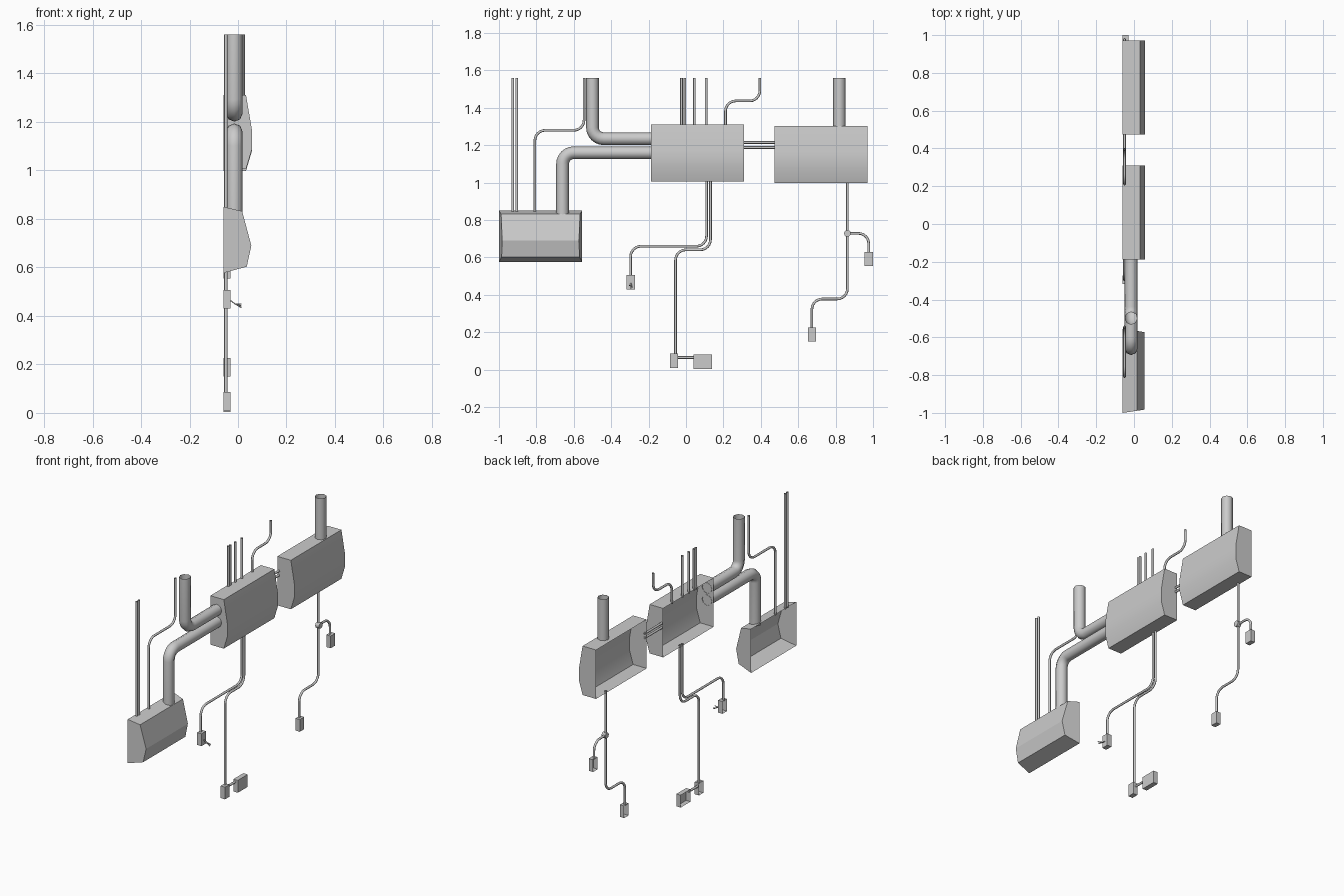
import bpy, bmesh
from math import sin, cos, tau
from mathutils import Vector

if "Cube" in bpy.data.objects:
    bpy.data.objects.remove(bpy.data.objects["Cube"])

BACK = -0.06   # wall plane
WIRE_X = -0.05


def finish(name, bm, angle=0.6, normals=True):
    if normals:
        bmesh.ops.recalc_face_normals(bm, faces=bm.faces[:])
    me = bpy.data.meshes.new(name)
    bm.to_mesh(me)
    bm.free()
    ob = bpy.data.objects.new(name, me)
    bpy.context.collection.objects.link(ob)
    bpy.ops.object.select_all(action='DESELECT')
    bpy.context.view_layer.objects.active = ob
    ob.select_set(True)
    bpy.ops.object.shade_smooth_by_angle(angle=angle)
    return ob


def housing(name, y0, y1, profile, taper=0.0):
    """Open-backed shell: xz profile swept along y, ends capped."""
    bm = bmesh.new()
    ends = []
    for y, s in ((y0, 1), (y1, -1)):
        ends.append([bm.verts.new((x, y + s * taper * (x - BACK), z)) for x, z in profile])
    a, b = ends
    for i in range(len(a) - 1):
        bm.faces.new((a[i], b[i], b[i + 1], a[i + 1]))
    bm.faces.new(a)
    bm.faces.new(b[::-1])
    return finish(name, bm, 0.35, normals=True)


def small_box(name, y0, y1, z0, z1):
    return housing(name, y0, y1, [(BACK, z1), (-0.03, z1), (-0.03, z0), (BACK, z0)])


def rounded(points, radius, steps=6):
    """Replace the inner corners of a path by arcs."""
    p = [Vector(q) for q in points]
    out = [p[0]]
    for a, c, b in zip(p, p[1:], p[2:]):
        u, v = (a - c).normalized(), (b - c).normalized()
        centre = c + (u + v) * radius
        for i in range(steps + 1):
            t = tau / 4 * i / steps
            out.append(centre - v * radius * cos(t) - u * radius * sin(t))
    return out + [p[-1]]


def sweep(name, path, r, sides=8, ref=(1, 0, 0)):
    bm = bmesh.new()
    ref = Vector(ref)
    rings = []
    for i, p in enumerate(path):
        t = Vector((0, 0, 0))
        if i:
            t += (p - path[i - 1]).normalized()
        if i < len(path) - 1:
            t += (path[i + 1] - p).normalized()
        n = t.normalized().cross(ref)
        rings.append([bm.verts.new(p + (ref * cos(tau * k / sides) + n * sin(tau * k / sides)) * r)
                      for k in range(sides)])
    for a, b in zip(rings, rings[1:]):
        for k in range(sides):
            j = (k + 1) % sides
            bm.faces.new((a[k], a[j], b[j], b[k]))
    return finish(name, bm, 0.9)


def tube(name, yz, r=0.007, x=WIRE_X, bend=0.055, sides=8):
    return sweep(name, rounded([(x, y, z) for y, z in yz], bend), r, sides)


# Main housings
upper = [(BACK, 1.31), (0.033, 1.31), (0.057, 1.17), (0.057, 1.085), (0.033, 1.005), (BACK, 1.005)]
housing("middle_housing", -0.187, 0.311, upper)
housing("right_housing", 0.473, 0.971, [(x, z - 0.007) for x, z in upper])
housing("lower_housing", -1.0, -0.555,
        [(BACK, 0.85), (0.017, 0.832), (0.055, 0.69), (0.036, 0.603), (BACK, 0.577)], 0.15)

# Large conduits
tube("upper_conduit", [(-0.185, 1.235), (-0.5, 1.235), (-0.5, 1.56)], 0.034, -0.015, 0.06)
tube("lower_conduit", [(-0.185, 1.16), (-0.66, 1.16), (-0.66, 0.83)], 0.034, -0.015, 0.06)
tube("right_conduit", [(0.82, 1.295), (0.82, 1.56)], 0.033, -0.004)

# Straight thin tubes
for i, (y, z) in enumerate([(-0.926, 0.84), (-0.905, 0.84), (-0.024, 1.3),
                            (-0.006, 1.3), (0.045, 1.3), (0.108, 1.3)]):
    tube(f"riser_tube_{i + 1}", [(y, z), (y, 1.56)])
for i, z in enumerate((1.215, 1.188)):
    tube(f"link_tube_{i + 1}", [(0.305, z), (0.478, z)])

# Bent thin tubes
tube("lower_housing_tube", [(-0.808, 0.84), (-0.808, 1.28), (-0.545, 1.28), (-0.545, 1.56)])
tube("middle_housing_tube", [(0.211, 1.3), (0.211, 1.437), (0.395, 1.437), (0.395, 1.56)])
tube("switch_drop_tube", [(0.11, 1.01), (0.11, 0.66), (-0.296, 0.66), (-0.296, 0.5)])
tube("outlet_drop_tube", [(0.131, 1.01), (0.131, 0.641), (-0.056, 0.641), (-0.056, 0.08)])
tube("outlet_link_tube", [(-0.045, 0.065), (0.045, 0.065)])
tube("right_drop_tube", [(0.863, 1.005), (0.863, 0.378), (0.673, 0.378), (0.673, 0.22)])
tube("right_branch_tube", [(0.863, 0.729), (0.977, 0.729), (0.977, 0.625)])

# Round junction on the right drop
bm = bmesh.new()
bmesh.ops.create_cone(bm, cap_ends=True, segments=12, radius1=0.018, radius2=0.018, depth=0.026)
for v in bm.verts:
    v.co = Vector((v.co.z - 0.047, v.co.x + 0.863, v.co.y + 0.729))
finish("junction_disc", bm)

# Small wall boxes
small_box("switch_box", -0.317, -0.273, 0.43, 0.507)
small_box("outlet_box", -0.085, -0.042, 0.01, 0.086)
small_box("wide_outlet_box", 0.041, 0.138, 0.003, 0.08)
small_box("right_lower_box", 0.651, 0.694, 0.15, 0.226)
small_box("right_upper_box", 0.955, 1.0, 0.554, 0.63)

# Loose wires sticking out of the switch box
for i, (y, z) in enumerate([(-0.303, 0.45), (-0.295, 0.434), (-0.287, 0.441)]):
    path = [Vector((-0.03, -0.295, 0.463)), Vector((-0.013, (y - 0.295) / 2, 0.45)), Vector((0.014, y, z))]
    sweep(f"loose_wire_{i + 1}", path, 0.0025, 6, (0, 1, 0))
